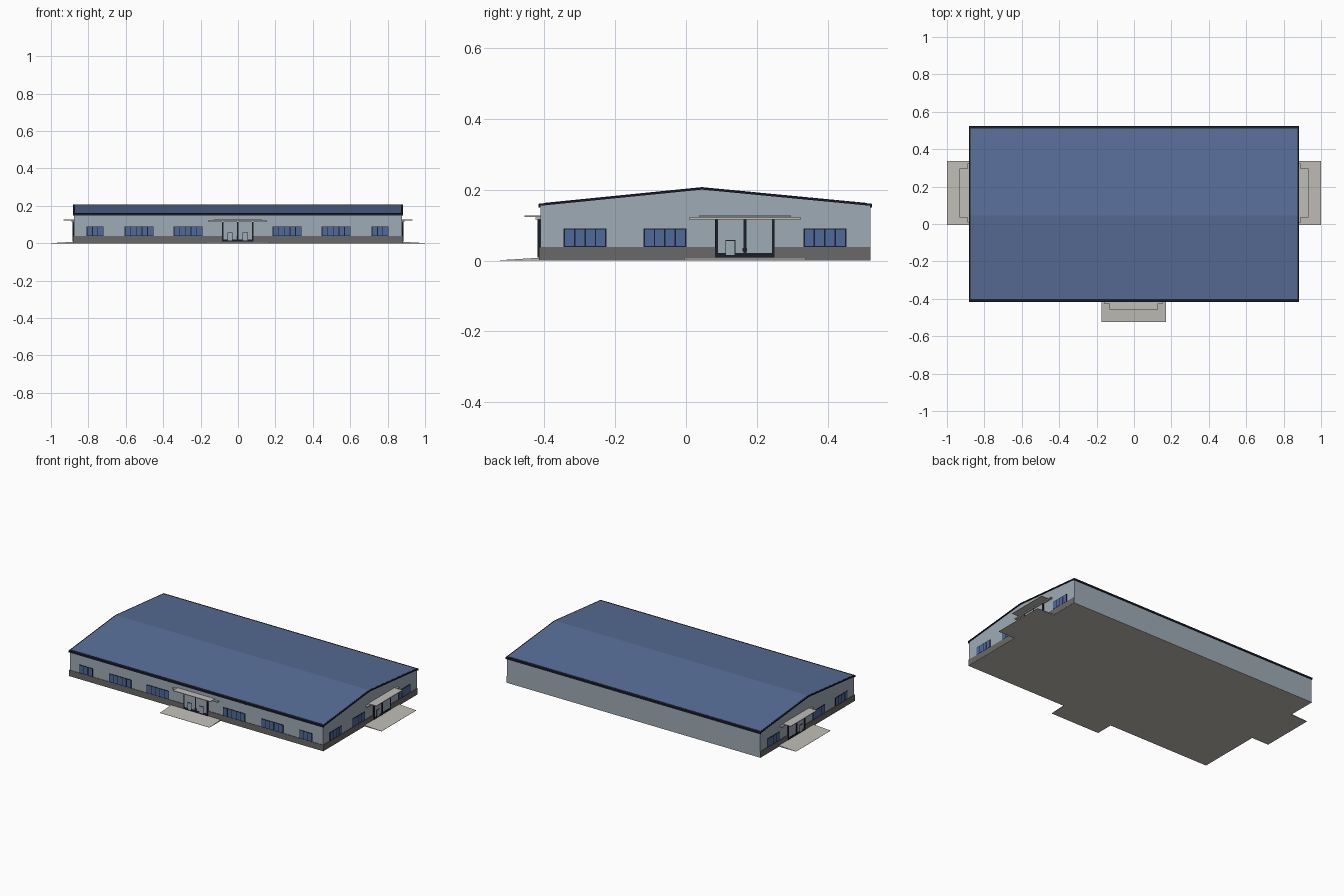
import bpy, bmesh

if "Cube" in bpy.data.objects:
    bpy.data.objects.remove(bpy.data.objects["Cube"])


def srgb(r, g, b):
    f = lambda c: (c / 255 / 12.92) if c < 11 else ((c / 255 + 0.055) / 1.055) ** 2.4
    return (f(r), f(g), f(b), 1)


def material(name, rgb):
    m = bpy.data.materials.new(name)
    m.diffuse_color = srgb(*rgb)
    m.use_nodes = True
    m.node_tree.nodes["Principled BSDF"].inputs["Base Color"].default_value = m.diffuse_color
    return m


WALL = material("grey_blue_wall", (159, 171, 182))
ROOF = material("blue_roof", (88, 110, 152))
GLASS = material("window_blue", (78, 106, 155))
DARK = material("dark_trim", (28, 30, 40))
STONE = material("plinth_grey", (106, 105, 104))
CONCRETE = material("pale_concrete", (192, 189, 182))


def finish(name, bm, mat):
    bmesh.ops.recalc_face_normals(bm, faces=bm.faces)
    me = bpy.data.meshes.new(name)
    bm.to_mesh(me)
    bm.free()
    me.materials.append(mat)
    ob = bpy.data.objects.new(name, me)
    bpy.context.collection.objects.link(ob)
    return ob


def prism(name, profile, half, mat):
    """Extrude a (y, z) profile along x from -half to half."""
    bm = bmesh.new()
    face = bm.faces.new([bm.verts.new((-half, y, z)) for y, z in profile])
    new = bmesh.ops.extrude_face_region(bm, geom=[face])["geom"]
    bmesh.ops.translate(bm, vec=(2 * half, 0, 0),
                        verts=[v for v in new if isinstance(v, bmesh.types.BMVert)])
    return finish(name, bm, mat)


def on_wall(side, u, d):
    """u runs along the wall, d points outwards from it."""
    if side == "front":
        return u, FRONT - d
    s = 1 if side == "right" else -1
    return s * (HALF + d), u


def block(name, side, u, d, z, mat, outer_top=None):
    """Box on a wall; outer_top lowers the outer top edge to form a ramp."""
    bm = bmesh.new()
    for v in bmesh.ops.create_cube(bm, size=1)["verts"]:
        i, j, k = (int(c > 0) for c in v.co)
        h = outer_top if (outer_top is not None and j and k) else z[k]
        v.co = (*on_wall(side, u[i], d[j]), h)
    return finish(f"{side}_{name}", bm, mat)


HALF, FRONT, BACK, RIDGE = 0.877, -0.411, 0.521, 0.045

# Walls with gables, and the plinth (the back wall runs to the ground)
prism("walls", [(FRONT, 0.001), (BACK, 0.001), (BACK, 0.155),
                (RIDGE, 0.201), (FRONT, 0.155)], HALF, WALL)
prism("plinth", [(FRONT - 0.003, 0.001), (BACK - 0.001, 0.001),
                 (BACK - 0.001, 0.038), (FRONT - 0.003, 0.038)], HALF + 0.004, STONE)

# Concrete floor slab, seen from below
prism("floor_slab", [(FRONT - 0.003, 0), (BACK, 0), (BACK, 0.001),
                     (FRONT - 0.003, 0.001)], HALF + 0.004, CONCRETE)

# Dark roof edge with dropped eaves, and the blue roof covering
F, B = FRONT - 0.005, BACK + 0.004
prism("roof_edge", [(F, 0.149), (F, 0.160), (RIDGE, 0.206), (B, 0.160), (B, 0.149),
                    (B - 0.006, 0.149), (B - 0.006, 0.1545), (RIDGE, 0.2),
                    (F + 0.006, 0.1545), (F + 0.006, 0.149)], HALF + 0.006, DARK)
inset = 0.014
e = 0.160 + inset * 0.046 / (RIDGE - F)
prism("roof_covering", [(F + inset, e), (F + inset, e + 0.001), (RIDGE, 0.207),
                        (B - inset, e + 0.001), (B - inset, e), (RIDGE, 0.206)],
      HALF - 0.002, ROOF)


def window(name, side, a, b, panes):
    block(name + "_frame", side, (a, b), (-0.002, 0.002), (0.038, 0.09), DARK)
    g = 0.004
    w = (b - a - g) / panes
    for i in range(panes):
        u = a + g + i * w
        block(f"{name}_pane_{i + 1}", side, (u, u + w - g), (0, 0.003),
              (0.041, 0.087), GLASS)


def entrance(side, c, leaves):
    span = lambda a, b: (c + a, c + b)
    # Ramp, door panel and threshold
    block("ramp", side, span(-0.172, 0.172), (0, 0.122 if side != "front" else 0.114),
          (0, 0.008), CONCRETE, outer_top=0.001)
    block("door_panel", side, span(-0.083, 0.083), (-0.002, 0.0055), (0.009, 0.116), WALL)
    block("threshold", side, span(-0.083, 0.083), (0, 0.007), (0.009, 0.021), DARK)
    # Posts and the centre handle
    for i, u in enumerate((-0.08, 0, 0.08)):
        block(f"post_{i + 1}", side, span(u - 0.004, u + 0.004), (0, 0.008),
              (0.009, 0.116), DARK)
    block("handle", side, span(-0.006, 0.006), (0, 0.0085), (0.026, 0.035), DARK)
    # Door leaves with a thin dark outline
    for i, u in enumerate(leaves):
        block(f"leaf_outline_{i + 1}", side, span(u - 0.014, u + 0.014), (0, 0.0075),
              (0.013, 0.058), DARK)
        block(f"leaf_{i + 1}", side, span(u - 0.0115, u + 0.0115), (0, 0.0085),
              (0.0155, 0.0555), WALL)
    # Stepped canopy
    block("canopy_beam", side, span(-0.158, 0.158), (0, 0.014), (0.115, 0.1215), CONCRETE)
    block("canopy_slab", side, span(-0.13, 0.13), (0, 0.056 if side != "front" else 0.045),
          (0.1225, 0.1265), CONCRETE)


# Front windows
for s in (-1, 1):
    tag = "left" if s < 0 else "right"
    for i, (a, b, n) in enumerate(((0.187, 0.342, 5), (0.449, 0.604, 5), (0.717, 0.807, 3))):
        lo, hi = sorted((s * a, s * b))
        window(f"{tag}_window_{i + 1}", "front", lo - 0.002, hi - 0.002, n)
entrance("front", -0.002, (-0.041, 0.041))

# Side windows and entrances
for side in ("left", "right"):
    for i, a in enumerate((-0.345, -0.12, 0.331)):
        window(f"window_{i + 1}", side, a, a + 0.121, 4)
    entrance(side, 0.166, (-0.041,))
